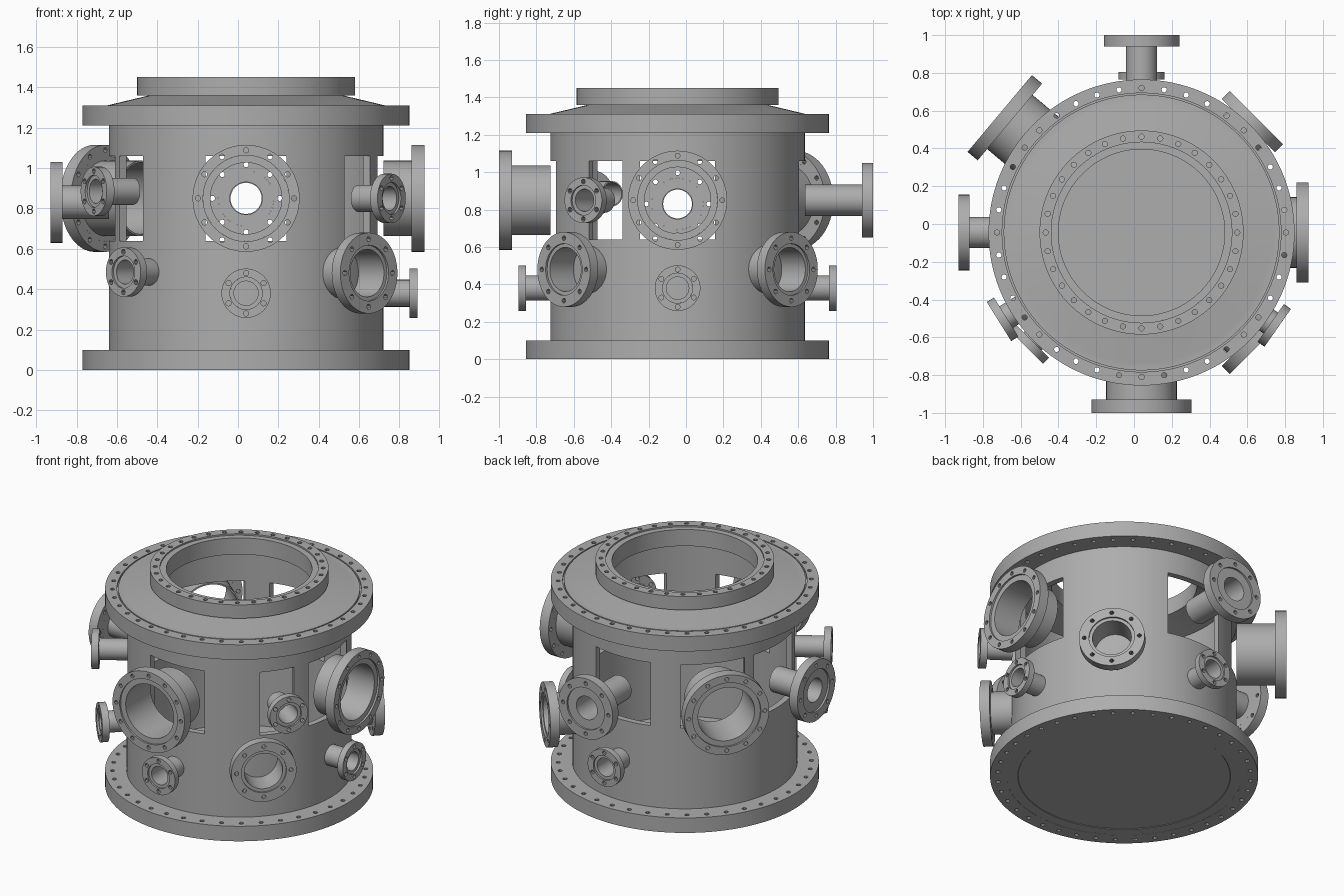
import bpy, bmesh
from math import sin, cos, pi, radians
from mathutils import Matrix, Vector

if "Cube" in bpy.data.objects:
    bpy.data.objects.remove(bpy.data.objects["Cube"], do_unlink=True)

steel = bpy.data.materials.new("machined_steel")
steel.use_nodes = True
GREY = (0.42, 0.42, 0.42, 1)
steel.diffuse_color = GREY
steel.node_tree.nodes["Principled BSDF"].inputs["Base Color"].default_value = GREY

AXIS = Vector((0.04, -0.045, 0))   # vertical axis of the vessel
BASE = Matrix.Translation(AXIS)
BODY_R = 0.68


def finish(name, bm, matrix):
    bmesh.ops.recalc_face_normals(bm, faces=bm.faces)
    mesh = bpy.data.meshes.new(name)
    bm.to_mesh(mesh)
    bm.free()
    mesh.transform(matrix)
    mesh.materials.append(steel)
    obj = bpy.data.objects.new(name, mesh)
    bpy.context.collection.objects.link(obj)
    return obj


def lathe(name, profile, steps, matrix=BASE, closed=True):
    """Revolve a profile of (radius, height) points about z."""
    bm = bmesh.new()
    verts = [bm.verts.new((r, 0, z)) for r, z in profile]
    edges = [bm.edges.new(pair) for pair in zip(verts, verts[1:])]
    if closed:
        edges.append(bm.edges.new((verts[-1], verts[0])))
    bmesh.ops.spin(bm, geom=verts + edges, cent=(0, 0, 0), axis=(0, 0, 1),
                   angle=2 * pi, steps=steps, use_merge=False)
    bmesh.ops.remove_doubles(bm, verts=bm.verts, dist=1e-5)
    return finish(name, bm, matrix)


def bolted_ring(name, bore, outer, z0, z1, bolts, bolt_circle, bolt_r, steps, matrix=BASE):
    """Flat ring drilled with a circle of bolt holes."""
    bm = bmesh.new()
    caps = ([], [])

    def wall(cx, cy, r, n):
        rings = [[bm.verts.new((cx + r * cos(2 * pi * i / n), cy + r * sin(2 * pi * i / n), z))
                  for i in range(n)] for z in (z0, z1)]
        for i in range(n):
            j = (i + 1) % n
            bm.faces.new((rings[0][i], rings[0][j], rings[1][j], rings[1][i]))
            for ring, cap in zip(rings, caps):
                cap.append(bm.edges.get((ring[i], ring[j])))

    wall(0, 0, outer, steps)
    wall(0, 0, bore, steps)
    for k in range(bolts):
        a = 2 * pi * k / bolts
        wall(bolt_circle * cos(a), bolt_circle * sin(a), bolt_r, 10)
    for cap in caps:
        bmesh.ops.triangle_fill(bm, edges=cap, use_beauty=True, normal=(0, 0, 1))
    return finish(name, bm, matrix)


# Port sizes: flange, bolt circle, recess, tube and bore radii, bolt count
SIZES = {
    "large": dict(flange=0.265, circle=0.238, recess=0.213, tube=0.187, bore=0.177, bolts=12),
    "medium": dict(flange=0.2, circle=0.167, recess=0.138, tube=0.13, bore=0.118, bolts=8),
    "narrow": dict(flange=0.2, circle=0.167, recess=0.138, tube=0.083, bore=0.077, bolts=8),
    "small": dict(flange=0.122, circle=0.1, recess=0.08, tube=0.067, bore=0.06, bolts=6),
}


def port(name, size, angle, z, start, end, thick):
    s = SIZES[size]
    m = (Matrix.Translation(AXIS + Vector((0, 0, z)))
         @ Matrix.Rotation(radians(angle), 4, 'Z') @ Matrix.Rotation(pi / 2, 4, 'Y'))
    back, seat = end - thick, end - 0.012
    lathe(name + "_tube", [(s["bore"], start), (s["bore"], seat), (s["recess"], seat),
                           (s["recess"], back), (s["tube"], back), (s["tube"], start)], 48, m)
    bolted_ring(name + "_flange", s["recess"], s["flange"], back, end,
                s["bolts"], s["circle"], 0.013, 64, m)


# Vessel wall with rectangular windows
body = lathe("vessel_wall", [(0.64, 0.1), (BODY_R, 0.1), (BODY_R, 1.21), (0.64, 1.21)], 128)
windows = [(-90, 0.2), (0, 0.2), (90, 0.2), (180, 0.2), (140, 0.2), (-35, 0.11), (212, 0.11)]
bm = bmesh.new()
for angle, half in windows:
    m = (Matrix.Rotation(radians(angle), 4, 'Z') @ Matrix.Translation((0.66, 0, 0.85))
         @ Matrix.Diagonal((0.2, 2 * half, 0.42, 1)))
    bmesh.ops.create_cube(bm, size=1, matrix=m)
cutter = finish("window_cutter", bm, BASE)
cutter.hide_render = True
cut = body.modifiers.new("windows", 'BOOLEAN')
cut.operation, cut.solver, cut.object = 'DIFFERENCE', 'EXACT', cutter
bpy.context.view_layer.objects.active = body
bpy.ops.object.modifier_apply(modifier=cut.name)
bpy.data.objects.remove(cutter, do_unlink=True)

# Base flange and floor plate
bolted_ring("base_flange", 0.71, 0.81, 0, 0.1, 40, 0.765, 0.014, 128)
lathe("floor_plate", [(0, 0.004), (0.64, 0.004), (0.643, 0.001), (0.71, 0.001), (0.71, 0.1),
                      (0.24, 0.1), (0.24, 0.096), (0.155, 0.096), (0.155, 0.092), (0, 0.092)],
      128, closed=False)

# Upper flange, conical lid and top ring
bolted_ring("upper_flange", 0.738, 0.81, 1.21, 1.31, 40, 0.765, 0.014, 128)
lathe("conical_lid", [(0.64, 1.21), (0.738, 1.21), (0.738, 1.296), (0.73, 1.296), (0.73, 1.31),
                      (0.69, 1.31), (0.48, 1.36), (0.44, 1.36), (0.44, 1.33), (0.64, 1.28)], 128)
bolted_ring("top_ring", 0.478, 0.54, 1.36, 1.45, 32, 0.507, 0.014, 128)
lathe("top_ring_seat", [(0.44, 1.36), (0.478, 1.36), (0.478, 1.44), (0.44, 1.44)], 128)

# Upper ports, set in the windows
port("front_port", "large", -90, 0.85, BODY_R, 0.955, 0.07)
port("left_port", "large", 0, 0.85, BODY_R, 0.885, 0.065)
port("back_right_port", "large", 140, 0.85, BODY_R, 0.98, 0.07)
port("back_port", "narrow", 90, 0.85, BODY_R, 1.045, 0.06)
port("right_port", "narrow", 180, 0.83, BODY_R, 0.97, 0.06)
port("front_left_port", "small", -35, 0.85, BODY_R, 0.88, 0.045)
port("front_right_port", "small", 212, 0.885, 0.66, 0.89, 0.045)

# Lower ports, closed by the wall
port("lower_front_left_port", "medium", -45, 0.48, 0.66, 0.86, 0.06)
port("lower_back_left_port", "medium", 45, 0.48, 0.66, 0.86, 0.06)
port("lower_front_right_port", "small", 225, 0.485, 0.67, 0.86, 0.045)
for side, angle in (("front", -90), ("left", 0), ("back", 90)):
    port("lower_" + side + "_port", "small", angle, 0.38, 0.67, 0.85, 0.04)

# Smooth the round walls, keep machined edges sharp
bpy.context.view_layer.update()
for obj in bpy.context.collection.objects:
    obj.select_set(obj.type == 'MESH' and steel.name in obj.data.materials)
bpy.ops.object.shade_smooth_by_angle(angle=radians(30))
